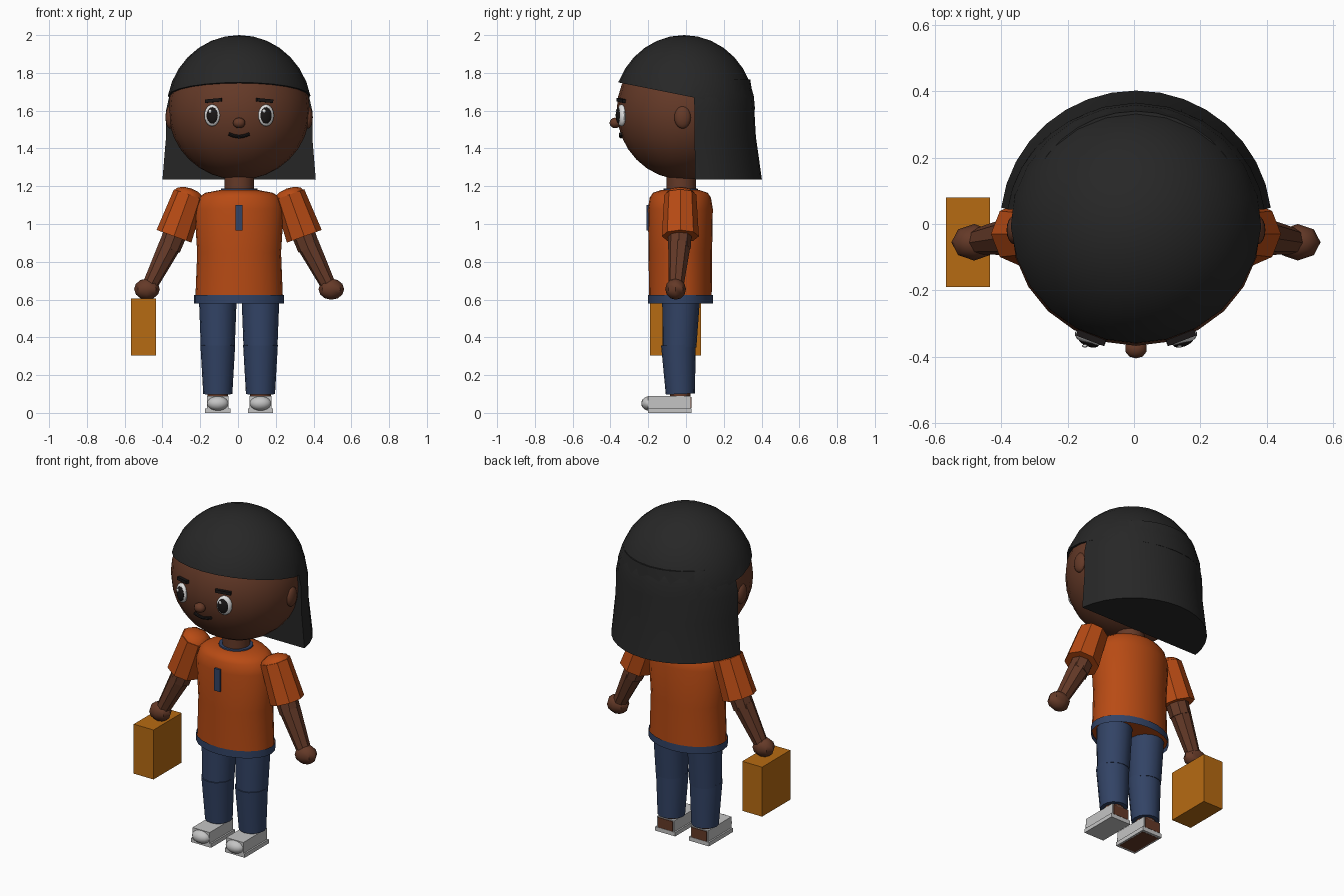
import bpy, bmesh
from math import sin, cos, pi, sqrt, radians, atan2
from mathutils import Matrix, Vector, Euler

if "Cube" in bpy.data.objects:
    bpy.data.objects.remove(bpy.data.objects["Cube"])

CX = 0.006  # body axis


def material(name, r, g, b):
    m = bpy.data.materials.new(name)
    m.use_nodes = True
    m.diffuse_color = (r, g, b, 1)
    bsdf = next(n for n in m.node_tree.nodes if n.type == 'BSDF_PRINCIPLED')
    bsdf.inputs["Base Color"].default_value = (r, g, b, 1)
    return m


skin = material("brown skin", 0.13, 0.042, 0.021)
hair = material("black hair", 0.02, 0.02, 0.02)
orange = material("orange shirt", 0.48, 0.07, 0.007)
denim = material("blue denim", 0.032, 0.056, 0.13)
tan = material("tan case", 0.47, 0.145, 0.006)
grey = material("light grey shoe", 0.55, 0.55, 0.55)
white = material("eye white", 0.75, 0.75, 0.75)
black = material("dark feature", 0.01, 0.008, 0.008)


def finish(name, bm, mat, angle=40):
    bmesh.ops.recalc_face_normals(bm, faces=bm.faces)
    me = bpy.data.meshes.new(name)
    bm.to_mesh(me)
    bm.free()
    me.materials.append(mat)
    ob = bpy.data.objects.new(name, me)
    bpy.context.collection.objects.link(ob)
    bpy.ops.object.select_all(action='DESELECT')
    ob.select_set(True)
    bpy.context.view_layer.objects.active = ob
    bpy.ops.object.shade_smooth_by_angle(angle=radians(angle))
    return ob


def placed(loc, scale, rot=(0, 0, 0)):
    return Matrix.LocRotScale(Vector(loc), Euler(rot), Vector(scale))


def box(name, loc, size, mat, rot=(0, 0, 0)):
    bm = bmesh.new()
    bmesh.ops.create_cube(bm, size=1, matrix=placed(loc, size, rot))
    return finish(name, bm, mat)


def ball(name, loc, radii, mat, rot=(0, 0, 0), segs=16, rings=10, cut=None):
    bm = bmesh.new()
    bmesh.ops.create_uvsphere(bm, u_segments=segs, v_segments=rings, radius=1,
                              matrix=placed(loc, radii, rot))
    if cut:  # keep only what lies above the plane
        res = bmesh.ops.bisect_plane(bm, geom=bm.verts[:] + bm.edges[:] + bm.faces[:],
                                     plane_co=cut[0], plane_no=cut[1], clear_inner=True)
        edges = [e for e in res['geom_cut'] if isinstance(e, bmesh.types.BMEdge)]
        bmesh.ops.contextual_create(bm, geom=edges)
    return finish(name, bm, mat)


def tube(name, a, b, ra, rb, mat, segs=8, angle=40):
    a, b = Vector(a), Vector(b)
    d = b - a
    m = Matrix.Translation((a + b) / 2) @ d.to_track_quat('Z', 'Y').to_matrix().to_4x4()
    bm = bmesh.new()
    bmesh.ops.create_cone(bm, cap_ends=True, segments=segs, radius1=ra, radius2=rb,
                          depth=d.length, matrix=m)
    return finish(name, bm, mat, angle)


def loft(name, rings, yc, mat, segs=24, arc=(0, 2 * pi), caps=True):
    """Stack elliptical rings (z, rx, ry); a partial arc is closed by its chord."""
    full = arc[1] - arc[0] > 6
    n = segs if full else segs + 1
    bm = bmesh.new()
    loops = []
    for z, rx, ry in rings:
        angles = [arc[0] + (arc[1] - arc[0]) * i / segs for i in range(n)]
        loops.append([bm.verts.new((CX + rx * cos(t), yc + ry * sin(t), z)) for t in angles])
    for lo, hi in zip(loops, loops[1:]):
        for i in range(n):
            j = (i + 1) % n
            bm.faces.new((lo[i], lo[j], hi[j], hi[i]))
    if caps:
        bm.faces.new(loops[0])
        bm.faces.new(loops[-1])
    return finish(name, bm, mat)


# Head
HEAD, HR = (CX, -0.01, 1.6), (0.375, 0.357, 0.366)


def face_y(x, z):
    return HEAD[1] - HR[1] * sqrt(1 - (x / HR[0]) ** 2 - ((z - HEAD[2]) / HR[2]) ** 2)


ball("head", HEAD, HR, skin, segs=24, rings=16)
ball("nose", (CX, -0.375, 1.535), (0.034, 0.03, 0.028), skin, segs=10, rings=8)
smile = [(-0.055, 1.477), (-0.03, 1.467), (0, 1.462), (0.03, 1.467), (0.055, 1.477)]
smile = [(CX + x, face_y(x, z) - 0.004, z) for x, z in smile]
for a, b in zip(smile, smile[1:]):
    tube("mouth", a, b, 0.009, 0.009, black)

# Hair: sloping cap and long back
ball("hair_cap", (CX, -0.01, 1.6), (0.385, 0.376, 0.4), hair, segs=24, rings=16,
     cut=((0, -0.36, 1.75), (0, 0.2, 1)))
loft("hair_back", [(1.235, 0.409, 0.402), (1.46, 0.39, 0.37), (1.6, 0.39, 0.362),
                   (1.69, 0.37, 0.352), (1.765, 0.338, 0.34)],
     0, hair, segs=16, arc=(radians(7), radians(173)))

# Neck, shirt and trims
tube("neck", (CX, -0.025, 1.15), (CX, -0.025, 1.3), 0.078, 0.078, skin, 16)
loft("collar", [(1.165, 0.1, 0.095), (1.187, 0.096, 0.09)], -0.028, denim)
loft("shirt", [(0.6, 0.232, 0.166), (0.85, 0.222, 0.168), (1.08, 0.237, 0.172),
               (1.14, 0.215, 0.162), (1.165, 0.18, 0.145), (1.18, 0.1, 0.1)], -0.03, orange)
loft("shirt_hem", [(0.58, 0.238, 0.172), (0.623, 0.238, 0.172)], -0.03, denim, caps=False)
box("placket", (CX, -0.202, 1.032), (0.038, 0.015, 0.135), denim)

# Paired parts
for s, side in ((1, "left"), (-1, "right")):
    def at(x, y, z):
        return (CX + s * x, y, z)

    # Face details
    turn = s * 0.36
    ey = face_y(0.143, 1.575)
    ball(side + "_eye", at(0.143, ey - 0.003, 1.575), (0.044, 0.022, 0.058), white, (0, 0, turn))
    ball(side + "_pupil", at(0.143, ey - 0.016, 1.575), (0.032, 0.014, 0.044), black, (0, 0, turn))
    ball(side + "_eye_glint", (CX + s * 0.143 - 0.011, ey - 0.028, 1.597),
         (0.009, 0.005, 0.011), white, segs=10, rings=6)
    box(side + "_brow", at(0.135, face_y(0.135, 1.655) - 0.004, 1.654),
        (0.09, 0.02, 0.018), black, (0, s * radians(5), turn))
    ball(side + "_ear", at(0.365, -0.018, 1.565), (0.025, 0.044, 0.06), skin)

    # Arms
    tube(side + "_sleeve", at(0.265, -0.03, 1.155), at(0.345, -0.03, 0.935),
         0.085, 0.098, orange)
    ball(side + "_shoulder", at(0.265, -0.03, 1.15), (0.083, 0.083, 0.04), orange,
         (0, -s * 0.35, 0), 8, 6)
    tube(side + "_upper_arm", at(0.3, -0.03, 1.05), at(0.37, -0.035, 0.87), 0.066, 0.06, skin)
    tube(side + "_forearm", at(0.365, -0.035, 0.89), at(0.475, -0.052, 0.67), 0.06, 0.04, skin)
    ball(side + "_hand", at(0.488, -0.055, 0.655), (0.068, 0.055, 0.056), skin, segs=8, rings=6)

    # Legs
    tube(side + "_thigh", at(0.113, -0.026, 0.61), at(0.113, -0.035, 0.35),
         0.1, 0.09, denim, 16)
    tube(side + "_shin", at(0.113, -0.04, 0.36), at(0.113, -0.03, 0.1),
         0.092, 0.077, denim, 16)
    tube(side + "_ankle", at(0.113, -0.03, 0.06), at(0.113, -0.03, 0.12),
         0.055, 0.055, skin, 12)

    # Shoes
    box(side + "_sole", at(0.113, -0.086, 0.012), (0.134, 0.23, 0.024), grey)
    box(side + "_shoe", at(0.113, -0.088, 0.055), (0.115, 0.226, 0.07), grey)
    ball(side + "_toe", at(0.113, -0.195, 0.05), (0.058, 0.042, 0.038), grey)
    box(side + "_heel_patch", at(0.113, 0.026, 0.055), (0.1, 0.006, 0.06), skin)

# Exposed underside of one shoe
box("right_sole_patch", (CX - 0.113, -0.086, 0.003), (0.112, 0.2, 0.008), skin)

# Carried case
box("case", (-0.5, -0.055, 0.455), (0.133, 0.27, 0.3), tan)
